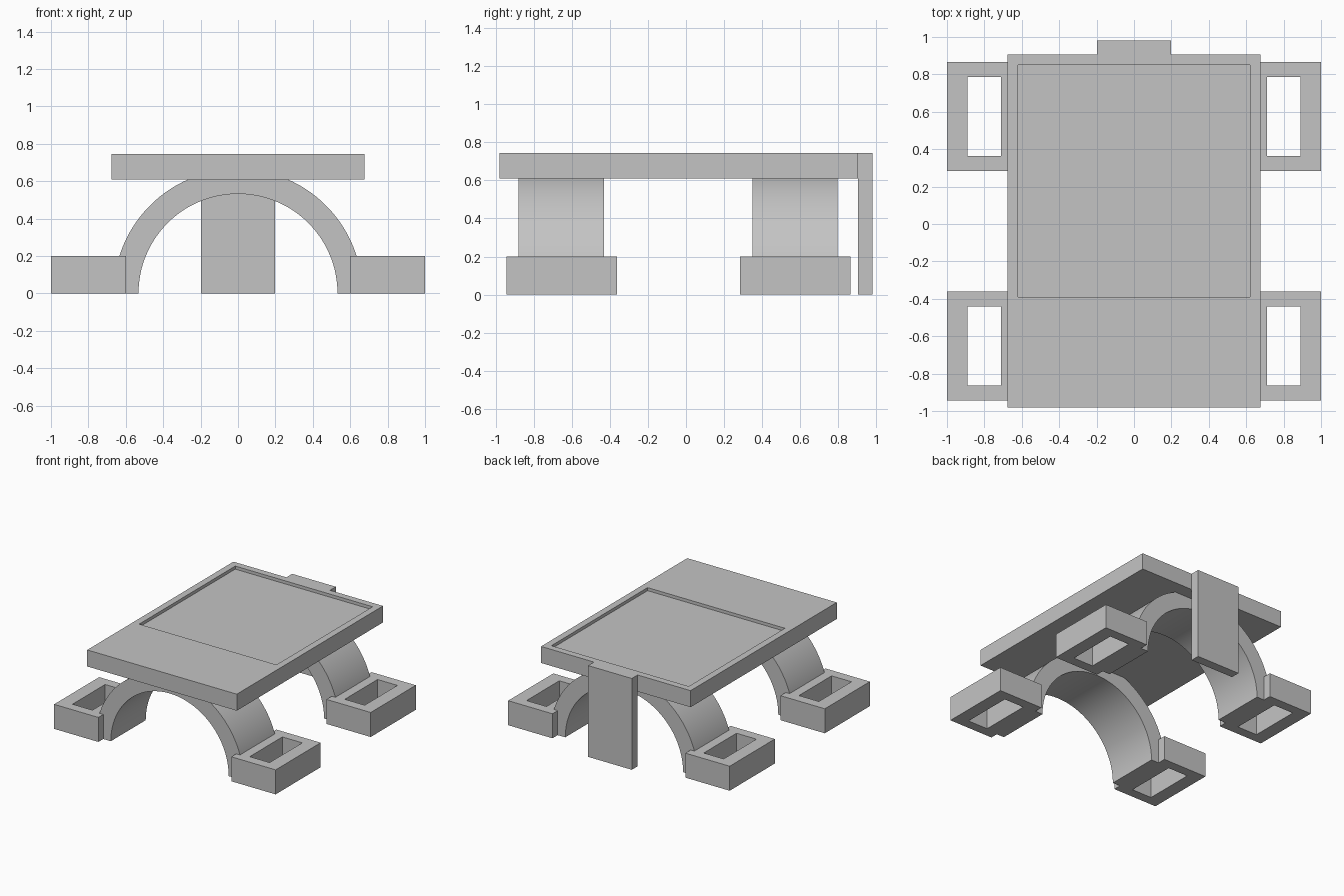
import bpy
import bmesh
from math import pi, sin, cos

# Remove the default cube
cube = bpy.data.objects.get("Cube")
if cube:
    bpy.data.objects.remove(cube, do_unlink=True)

# Single grey material
grey = bpy.data.materials.new("plain_grey")
grey.use_nodes = True
colour = (0.55, 0.55, 0.55, 1)
grey.diffuse_color = colour
grey.node_tree.nodes["Principled BSDF"].inputs["Base Color"].default_value = colour


def finish(name, bm):
    bmesh.ops.recalc_face_normals(bm, faces=bm.faces)
    mesh = bpy.data.meshes.new(name)
    bm.to_mesh(mesh)
    bm.free()
    mesh.materials.append(grey)
    obj = bpy.data.objects.new(name, mesh)
    bpy.context.collection.objects.link(obj)
    return obj


def box(x, y, z):
    """Box from (min, max) ranges."""
    bm = bmesh.new()
    bmesh.ops.create_cube(bm, size=1)
    for v in bm.verts:
        v.co = [r[0] if c < 0 else r[1] for c, r in zip(v.co, (x, y, z))]
    return bm


def inset_rect(bm, side, x, y):
    """Inset the top (side=1) or bottom (side=-1) face to a given rectangle."""
    bm.normal_update()
    face = next(f for f in bm.faces if f.normal.z * side > 0.9)
    mid = face.calc_center_median()
    bmesh.ops.inset_region(bm, faces=[face], thickness=0.02)
    for v in face.verts:
        v.co.x = x[0] if v.co.x < mid.x else x[1]
        v.co.y = y[0] if v.co.y < mid.y else y[1]
    return face


# Table top with a shallow rectangular recess
bm = box((-0.675, 0.675), (-0.98, 0.905), (0.61, 0.745))
floor = inset_rect(bm, 1, (-0.62, 0.62), (-0.39, 0.85))
floor = bmesh.ops.extrude_discrete_faces(bm, faces=[floor])["faces"][0]
for v in floor.verts:
    v.co.z -= 0.025
finish("top_plate", bm)

# Upright strip at the back
finish("back_strip", box((-0.197, 0.197), (0.905, 0.98), (0, 0.745)))


def arch(name, y0, y1, inner=0.532, outer=0.665, steps=64):
    bm = bmesh.new()
    angles = [pi * i / steps for i in range(steps + 1)]
    profile = [(outer, a) for a in angles] + [(inner, a) for a in reversed(angles)]
    face = bm.faces.new([bm.verts.new((r * cos(a), y0, r * sin(a))) for r, a in profile])
    ext = bmesh.ops.extrude_face_region(bm, geom=[face])["geom"]
    for v in ext:
        if isinstance(v, bmesh.types.BMVert):
            v.co.y = y1
    obj = finish(name, bm)
    bpy.ops.object.select_all(action="DESELECT")
    obj.select_set(True)
    bpy.context.view_layer.objects.active = obj
    bpy.ops.object.shade_smooth_by_angle()


def foot(name, x, y):
    """Block with a rectangular hole right through it."""
    bm = box(x, y, (0, 0.2))
    hole_x = (x[0] + 0.11, x[1] - 0.11)
    hole_y = (y[0] + 0.08, y[1] - 0.08)
    caps = [inset_rect(bm, s, hole_x, hole_y) for s in (1, -1)]
    rims = [e for f in caps for e in f.edges]
    bmesh.ops.delete(bm, geom=caps, context="FACES_ONLY")
    bmesh.ops.bridge_loops(bm, edges=rims)
    finish(name, bm)


# Front and back arches, each standing between two feet
for end, arch_y, foot_y in (("front", (-0.88, -0.43), (-0.943, -0.362)),
                            ("back", (0.35, 0.797), (0.283, 0.865))):
    arch(end + "_arch", *arch_y)
    foot(end + "_left_foot", (0.6, 1), foot_y)
    foot(end + "_right_foot", (-1, -0.6), foot_y)
